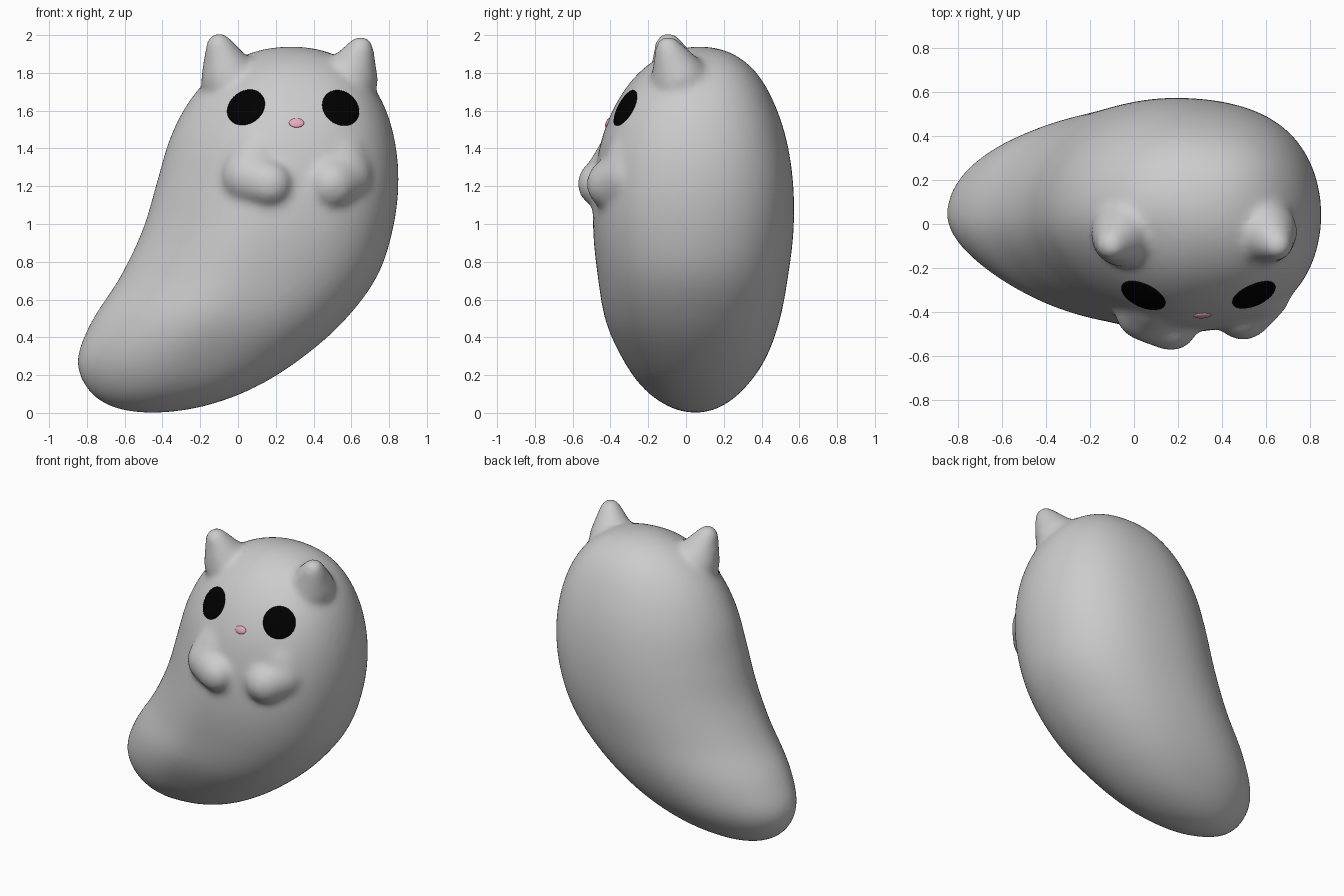
import bpy, bmesh, math
from mathutils import Vector, Matrix
from mathutils.bvhtree import BVHTree

if "Cube" in bpy.data.objects:
    bpy.data.objects.remove(bpy.data.objects["Cube"])

# Body outline at even polar steps from bottom to top: x left, x right, y front, y back
ROWS = [(-.46, -.46, .05, .05), (-.67, -.19, -.09, .185), (-.80, .08, -.225, .31),
        (-.85, .33, -.335, .42), (-.775, .56, -.425, .495), (-.625, .735, -.467, .54),
        (-.505, .82, -.492, .57), (-.43, .85, -.485, .567), (-.36, .828, -.445, .53),
        (-.255, .76, -.36, .46), (-.11, .645, -.24, .365), (.07, .485, -.09, .235),
        (.28, .28, .07, .07)]
HEIGHT, SEG, SUB = 1.94, 64, 5
N = len(ROWS) - 1


def row(i):
    # rows past a pole continue on the opposite side
    if 0 <= i <= N:
        return ROWS[i]
    a, b, c, d = ROWS[-i if i < 0 else 2 * N - i]
    return (b, a, d, c)


def outline(u):
    i = min(int(u), N - 1)
    f = u - i
    p = [row(i + k) for k in (-1, 0, 1, 2)]
    return [.5 * (2 * b + (c - a) * f + (2 * a - 5 * b + 4 * c - d) * f * f
                  + (3 * b - a - 3 * c + d) * f ** 3) for a, b, c, d in zip(*p)]


def section(a):
    # egg-shaped section: fuller on the right, leaner at the front left
    c, s = math.cos(a), math.sin(a)
    fuller = .2 * c * c if c > 0 else (-.22 * c * c if s < 0 else 0)
    return c, s * (1 + fuller)


def add_body(bm):
    rings = []
    for s in range(1, N * SUB):
        xl, xr, yf, yb = outline(s / SUB)
        z = HEIGHT / 2 * (1 - math.cos(math.pi * s / (N * SUB)))
        rings.append([bm.verts.new(((xl + xr) / 2 + (xr - xl) / 2 * c,
                                    (yf + yb) / 2 + (yb - yf) / 2 * w, z))
                      for c, w in (section(2 * math.pi * k / SEG) for k in range(SEG))])
    bottom = bm.verts.new((-.46, .05, 0))
    top = bm.verts.new((.28, .07, HEIGHT))
    for k in range(SEG):
        n = (k + 1) % SEG
        bm.faces.new((bottom, rings[0][n], rings[0][k]))
        bm.faces.new((top, rings[-1][k], rings[-1][n]))
        for lo, hi in zip(rings, rings[1:]):
            bm.faces.new((lo[k], lo[n], hi[n], hi[k]))


def add_limb(bm, p0, r0, p1, r1, steps=14):
    # tapered round limb from a chain of overlapping spheres
    for i in range(steps + 1):
        t = i / steps
        m = Matrix.Translation(Vector(p0).lerp(Vector(p1), t))
        bmesh.ops.create_uvsphere(bm, u_segments=24, v_segments=16,
                                  radius=r0 + (r1 - r0) * t, matrix=m)


def make_object(name, bm, color=None):
    me = bpy.data.meshes.new(name)
    bm.to_mesh(me)
    bm.free()
    me.shade_smooth()
    ob = bpy.data.objects.new(name, me)
    bpy.context.collection.objects.link(ob)
    if color:
        mat = bpy.data.materials.new(name + "_color")
        mat.diffuse_color = color
        mat.use_nodes = True
        mat.node_tree.nodes["Principled BSDF"].inputs["Base Color"].default_value = mat.diffuse_color
        me.materials.append(mat)
    return ob


# Body with ears and paws fused into one soft skin
bm = bmesh.new()
add_body(bm)
add_limb(bm, (-.045, -.045, 1.765), .153, (-.10, -.095, 1.943), .071)   # left ear
add_limb(bm, (.592, -.035, 1.765), .15, (.65, -.095, 1.928), .069)      # right ear
add_limb(bm, (.10, -.31, 1.35), .165, (.06, -.385, 1.25), .15)          # left arm
add_limb(bm, (.06, -.385, 1.25), .15, (.168, -.452, 1.213), .125)       # left paw
add_limb(bm, (.53, -.25, 1.35), .175, (.565, -.30, 1.25), .15)          # right arm
add_limb(bm, (.565, -.30, 1.25), .15, (.495, -.39, 1.212), .138)        # right paw
body = make_object("body", bm)
remesh = body.modifiers.new("fuse", 'REMESH')
remesh.mode = 'VOXEL'
remesh.voxel_size = .018
remesh.use_smooth_shade = True
smooth = body.modifiers.new("soften", 'SMOOTH')
smooth.factor = .5
smooth.iterations = 18

bpy.context.view_layer.update()
skin = BVHTree.FromObject(body, bpy.context.evaluated_depsgraph_get())


def surface(x, z):
    hit, normal, _, _ = skin.ray_cast(Vector((x, -2, z)), Vector((0, 1, 0)))
    return hit, normal


# Eyes: thin round patches lying on the skin
def make_eye(name, x, z, radius):
    centre, normal = surface(x, z)
    frame = normal.to_track_quat('Z', 'Y').to_matrix()
    bm = bmesh.new()

    def place(r, a, lift):
        p = centre + frame @ Vector((r * math.cos(a), r * math.sin(a), 0))
        hit = skin.ray_cast(p + normal * .2, -normal)[0]
        return bm.verts.new((hit or p) + normal * lift)

    mid = place(0, 0, .008)
    prev = None
    for r, lift in ((.25, .008), (.5, .008), (.75, .007), (.93, .006), (1, .003), (1, -.01)):
        ring = [place(radius * r, 2 * math.pi * k / 40, lift) for k in range(40)]
        for k in range(40):
            n = (k + 1) % 40
            bm.faces.new((prev[k], ring[k], ring[n], prev[n]) if prev else (mid, ring[k], ring[n]))
        prev = ring
    make_object(name, bm, (0, 0, 0, 1))


make_eye("left_eye", .04, 1.62, .107)
make_eye("right_eye", .547, 1.617, .105)

# Nose
hit, normal = surface(.31, 1.535)
bm = bmesh.new()
bmesh.ops.create_uvsphere(bm, u_segments=24, v_segments=16, radius=1,
                          matrix=Matrix.Translation(hit) @ normal.to_track_quat('Z', 'Y').to_matrix().to_4x4()
                          @ Matrix.Diagonal((.04, .026, .01, 1)))
make_object("nose", bm, (.8, .4, .5, 1))
